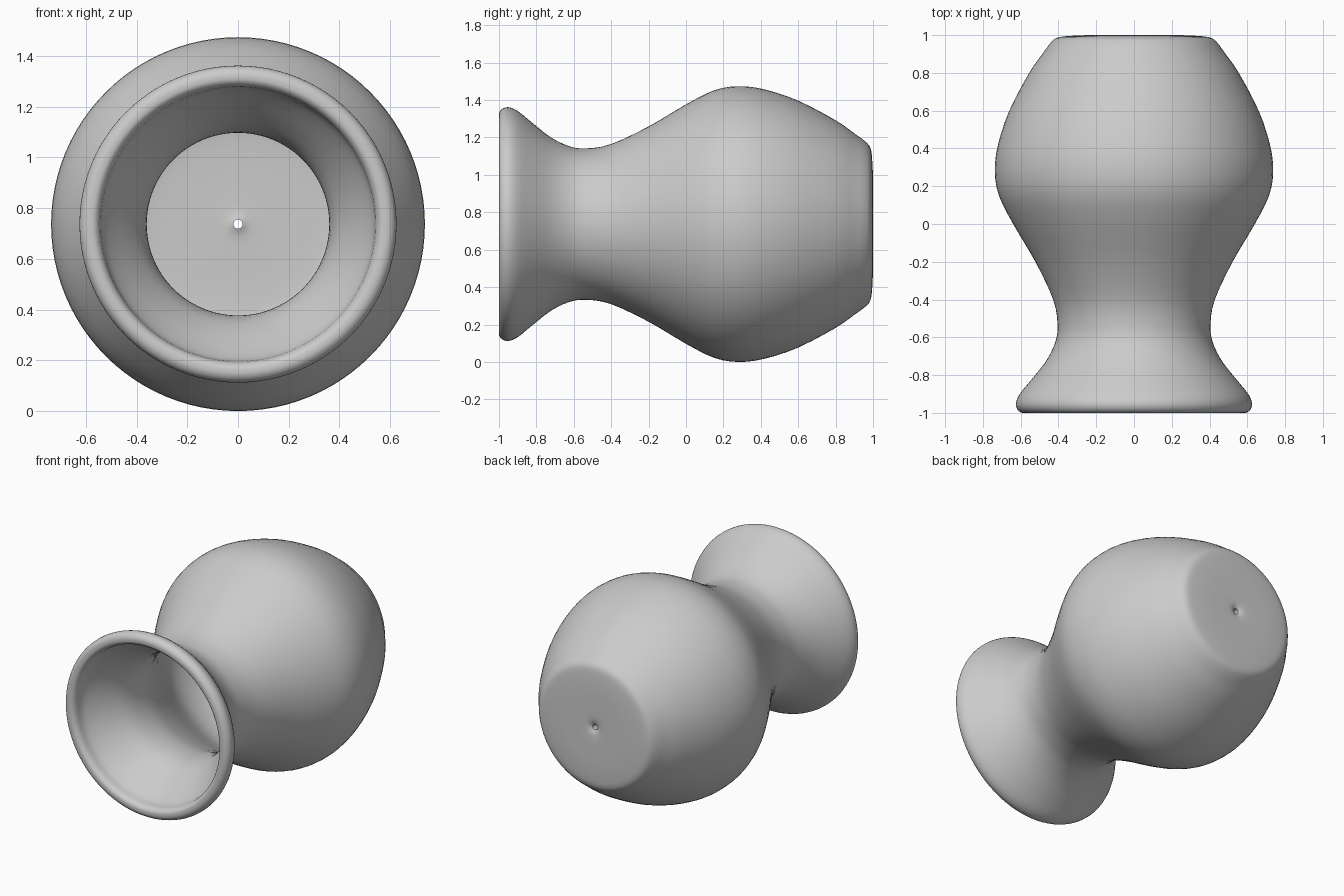
import bpy, bmesh, math
from mathutils import Vector

if "Cube" in bpy.data.objects:
    bpy.data.objects.remove(bpy.data.objects["Cube"])

AXIS_Z = 0.737
SEGMENTS = 96

# Closed wall section as (y, radius): drain hole, outside, rim, inside
section = [
    (0.985, 0.018), (0.997, 0.05), (1.0, 0.12), (1.0, 0.24), (0.995, 0.35), (0.985, 0.41),
    (0.955, 0.445), (0.90, 0.485), (0.80, 0.555), (0.60, 0.66), (0.42, 0.72),
    (0.28, 0.737), (0.15, 0.715), (0.0, 0.64), (-0.20, 0.522), (-0.40, 0.428),
    (-0.53, 0.405), (-0.62, 0.415), (-0.72, 0.462), (-0.82, 0.54), (-0.90, 0.605),
    (-0.95, 0.625), (-0.985, 0.615), (-1.0, 0.59), (-0.998, 0.565),
    (-0.975, 0.545), (-0.92, 0.535), (-0.86, 0.50), (-0.76, 0.43), (-0.66, 0.376),
    (-0.54, 0.36), (-0.40, 0.382), (-0.20, 0.472), (0.0, 0.588), (0.15, 0.666),
    (0.28, 0.690), (0.42, 0.673), (0.60, 0.612), (0.80, 0.505), (0.91, 0.43),
    (0.945, 0.38), (0.953, 0.24), (0.953, 0.12), (0.95, 0.05), (0.94, 0.018),
]


def smooth_curve(points, steps):
    """Catmull-Rom curve through the points."""
    p = [Vector(q) for q in points]
    p = [2 * p[0] - p[1]] + p + [2 * p[-1] - p[-2]]
    out = []
    for a, b, c, d in zip(p, p[1:], p[2:], p[3:]):
        for i in range(steps):
            t = i / steps
            out.append(0.5 * (2 * b + (c - a) * t + (2 * a - 5 * b + 4 * c - d) * t ** 2
                              + (3 * b - a - 3 * c + d) * t ** 3))
    return out + [p[-2]]


# Vase turned around the y axis
bm = bmesh.new()
rings = []
for y, r in smooth_curve(section, 3):
    y = max(-1.0, min(1.0, y))
    rings.append([bm.verts.new((r * math.cos(2 * math.pi * k / SEGMENTS), y,
                                AXIS_Z + r * math.sin(2 * math.pi * k / SEGMENTS)))
                  for k in range(SEGMENTS)])
for a, b in zip(rings, rings[1:] + rings[:1]):
    for k in range(SEGMENTS):
        n = (k + 1) % SEGMENTS
        bm.faces.new((a[k], a[n], b[n], b[k]))
bmesh.ops.recalc_face_normals(bm, faces=bm.faces)

mesh = bpy.data.meshes.new("vase")
bm.to_mesh(mesh)
bm.free()
vase = bpy.data.objects.new("vase", mesh)
bpy.context.collection.objects.link(vase)
bpy.context.view_layer.objects.active = vase
vase.select_set(True)
bpy.ops.object.shade_smooth_by_angle(angle=math.radians(50))
